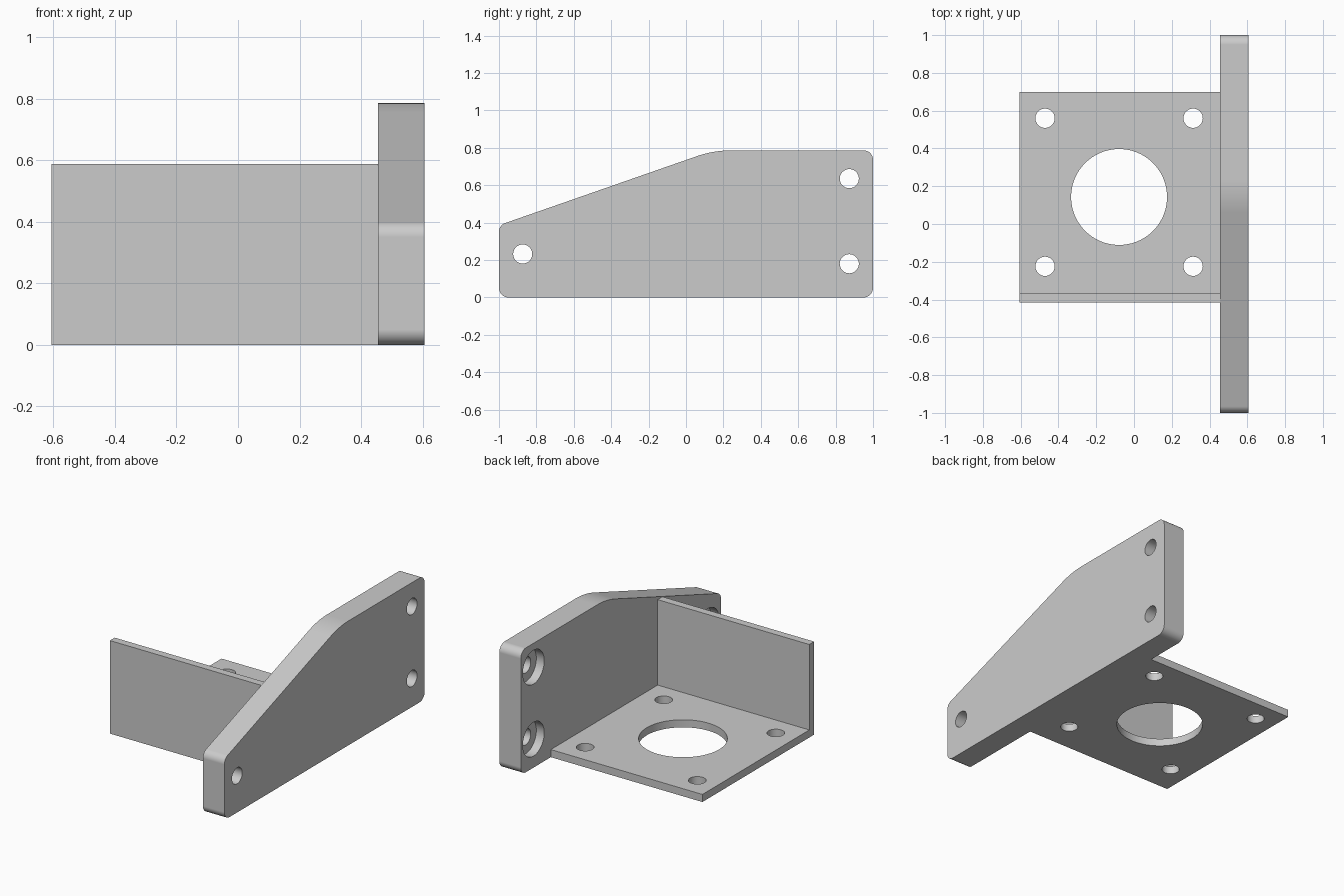
import bpy
import bmesh
from math import tan, pi, radians
from mathutils import Vector, Matrix

cube = bpy.data.objects.get("Cube")
if cube:
    bpy.data.objects.remove(cube, do_unlink=True)

grey = bpy.data.materials.new("grey metal")
grey.use_nodes = True
colour = (0.6, 0.6, 0.6, 1)
grey.diffuse_color = colour
grey.node_tree.nodes["Principled BSDF"].inputs["Base Color"].default_value = colour

X_IN, X_OUT, X_FREE = 0.455, 0.605, -0.605   # mounting plate faces, free end of the bracket
SHEET = 0.048
FRONT = -0.415


def rounded(corners, steps=10):
    """Outline with an arc of the given radius at each corner (y, z, radius)."""
    pts = []
    for i, (y, z, r) in enumerate(corners):
        c = Vector((y, z))
        a = (Vector(corners[i - 1][:2]) - c).normalized()
        b = (Vector(corners[(i + 1) % len(corners)][:2]) - c).normalized()
        reach = r / tan(a.angle(b) / 2)
        centre = c + (a + b).normalized() * (r ** 2 + reach ** 2) ** 0.5
        start = (c + a * reach - centre).normalized()
        end = (c + b * reach - centre).normalized()
        for k in range(steps + 1):
            pts.append(centre + start.slerp(end, k / steps).normalized() * r)
    return pts


def extrude_x(name, outline, x0, x1):
    """Solid made by extruding a y-z outline along x."""
    bm = bmesh.new()
    face = bm.faces.new([bm.verts.new((x0, p[0], p[1])) for p in outline])
    geom = bmesh.ops.extrude_face_region(bm, geom=[face])["geom"]
    moved = [g for g in geom if isinstance(g, bmesh.types.BMVert)]
    bmesh.ops.translate(bm, verts=moved, vec=(x1 - x0, 0, 0))
    # The starting face may be left behind or consumed, so close any open end
    bmesh.ops.holes_fill(bm, edges=[e for e in bm.edges if e.is_boundary], sides=0)
    bmesh.ops.recalc_face_normals(bm, faces=bm.faces)
    mesh = bpy.data.meshes.new(name)
    bm.to_mesh(mesh)
    bm.free()
    mesh.materials.append(grey)
    obj = bpy.data.objects.new(name, mesh)
    bpy.context.collection.objects.link(obj)
    return obj


def drill(obj, centre, radius, length, axis, sides=48):
    """Cut a round hole through obj, then discard the cutter."""
    bm = bmesh.new()
    turn = Matrix.Rotation(pi / 2, 4, "Y") if axis == "X" else Matrix()
    bmesh.ops.create_cone(bm, cap_ends=True, segments=sides, radius1=radius,
                          radius2=radius, depth=length,
                          matrix=Matrix.Translation(centre) @ turn)
    mesh = bpy.data.meshes.new("hole_cutter")
    bm.to_mesh(mesh)
    bm.free()
    mesh.materials.append(grey)
    cutter = bpy.data.objects.new("hole_cutter", mesh)
    cutter.hide_render = True
    bpy.context.collection.objects.link(cutter)
    mod = obj.modifiers.new("hole", "BOOLEAN")
    mod.operation = "DIFFERENCE"
    mod.solver = "EXACT"
    mod.object = cutter
    bpy.context.view_layer.objects.active = obj
    bpy.ops.object.modifier_apply(modifier=mod.name)
    bpy.data.objects.remove(cutter, do_unlink=True)


def finish(obj):
    """Smooth the arcs while the flat faces stay flat."""
    bpy.ops.object.select_all(action="DESELECT")
    obj.select_set(True)
    bpy.context.view_layer.objects.active = obj
    bpy.ops.object.shade_smooth_by_angle(angle=radians(30))
    mod = obj.modifiers.new("flat_faces", "WEIGHTED_NORMAL")
    mod.keep_sharp = True


# Side mounting plate with a sloping top and three counterbored bolt holes
plate = extrude_x("mounting_plate", rounded([
    (-1, 0, 0.05), (1, 0, 0.05), (1, 0.786, 0.05),
    (0.147, 0.786, 0.55), (-1, 0.386, 0.05)]), X_IN, X_OUT)
for y, z in ((-0.873, 0.232), (0.873, 0.635), (0.873, 0.18)):
    drill(plate, (X_IN, y, z), 0.107, 0.11, "X")
    drill(plate, (X_OUT, y, z), 0.051, 0.5, "X")
finish(plate)

# L-shaped bracket: motor base with an upright wall at the front
bracket = extrude_x("motor_bracket", [
    (FRONT, 0), (0.7, 0), (0.7, SHEET), (FRONT + SHEET, SHEET),
    (FRONT + SHEET, 0.588), (FRONT, 0.588)], X_FREE, X_IN)
drill(bracket, (-0.079, 0.143, 0), 0.254, 0.3, "Z", 96)
for x in (-0.471, 0.313):
    for y in (-0.224, 0.56):
        drill(bracket, (x, y, 0), 0.051, 0.3, "Z")
finish(bracket)
